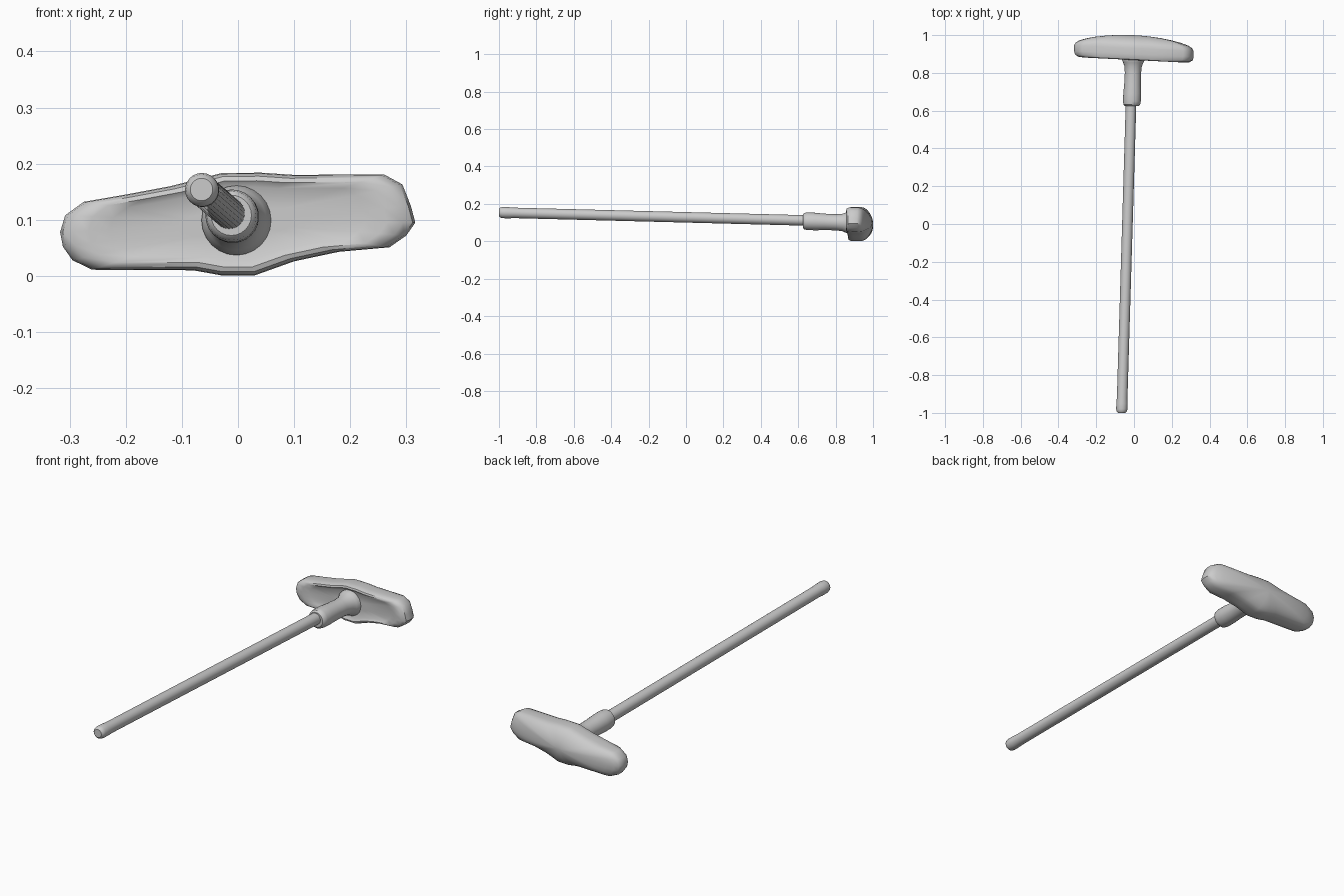
import bpy, bmesh, math
from mathutils import Vector

if "Cube" in bpy.data.objects:
    bpy.data.objects.remove(bpy.data.objects["Cube"])


def loft(name, rings):
    """Skin a list of equal-length closed rings and cap both ends."""
    bm = bmesh.new()
    loops = [[bm.verts.new(p) for p in ring] for ring in rings]
    n = len(loops[0])
    for a, b in zip(loops, loops[1:]):
        for i in range(n):
            j = (i + 1) % n
            bm.faces.new((a[i], a[j], b[j], b[i]))
    bm.faces.new(loops[0])
    bm.faces.new(loops[-1])
    bmesh.ops.recalc_face_normals(bm, faces=bm.faces)
    mesh = bpy.data.meshes.new(name)
    bm.to_mesh(mesh)
    bm.free()
    obj = bpy.data.objects.new(name, mesh)
    bpy.context.collection.objects.link(obj)
    bpy.ops.object.select_all(action='DESELECT')
    obj.select_set(True)
    bpy.context.view_layer.objects.active = obj
    bpy.ops.object.shade_smooth_by_angle(angle=math.radians(40))
    return obj


def tube(name, start, end, profile, sides=24):
    """Round bar along a start-end line; profile holds (y, radius)."""
    start, end = Vector(start), Vector(end)
    rings = []
    for y, r in profile:
        c = start.lerp(end, (y - start.y) / (end.y - start.y))
        rings.append([(c.x + r * math.cos(a), y, c.z + r * math.sin(a))
                      for a in (2 * math.pi * k / sides for k in range(sides))])
    return loft(name, rings)


# Head: slanted outline with a central swelling, seen from the front (x, z)
outline = [(-0.317, 0.078), (-0.308, 0.108), (-0.275, 0.132), (-0.2, 0.145),
           (-0.12, 0.160), (-0.03, 0.183), (0.04, 0.184), (0.1, 0.180),
           (0.26, 0.181), (0.293, 0.163), (0.308, 0.125), (0.316, 0.095),
           (0.300, 0.072), (0.27, 0.051), (0.18, 0.043), (0.1, 0.026),
           (0.03, 0.001), (-0.03, 0.001), (-0.08, 0.010), (-0.26, 0.011),
           (-0.295, 0.028), (-0.312, 0.052)]

# Head depth profile (scale, y): shallow front recess, rim, domed back
depth = [(0.3, 0.876), (0.72, 0.876), (0.84, 0.868), (0.93, 0.871),
         (0.985, 0.882), (1.0, 0.9), (1.0, 0.93), (0.97, 0.947),
         (0.91, 0.958), (0.8, 0.970), (0.65, 0.981), (0.45, 0.991),
         (0.25, 0.997), (0.08, 0.9995)]
loft("head", [[(x * s, y - 0.05 * x * s, 0.094 + (z - 0.094) * s)
               for x, z in outline] for s, y in depth])

# Socket: collar around the handle, waisted, flaring into the head
tube("socket", (-0.012, 0.625, 0.108), (-0.002, 0.9, 0.098),
     [(0.625, 0.036), (0.632, 0.044), (0.65, 0.047), (0.69, 0.047),
      (0.74, 0.044), (0.80, 0.043), (0.835, 0.046), (0.855, 0.054),
      (0.872, 0.062), (0.9, 0.062)])

# Handle: long straight pole with a rounded butt
tube("handle", (-0.065, -1, 0.154), (-0.015, 0.66, 0.111),
     [(-1.0, 0.020), (-0.993, 0.027), (-0.98, 0.030), (-0.95, 0.030),
      (-0.92, 0.028), (0.3, 0.028), (0.66, 0.028)])
